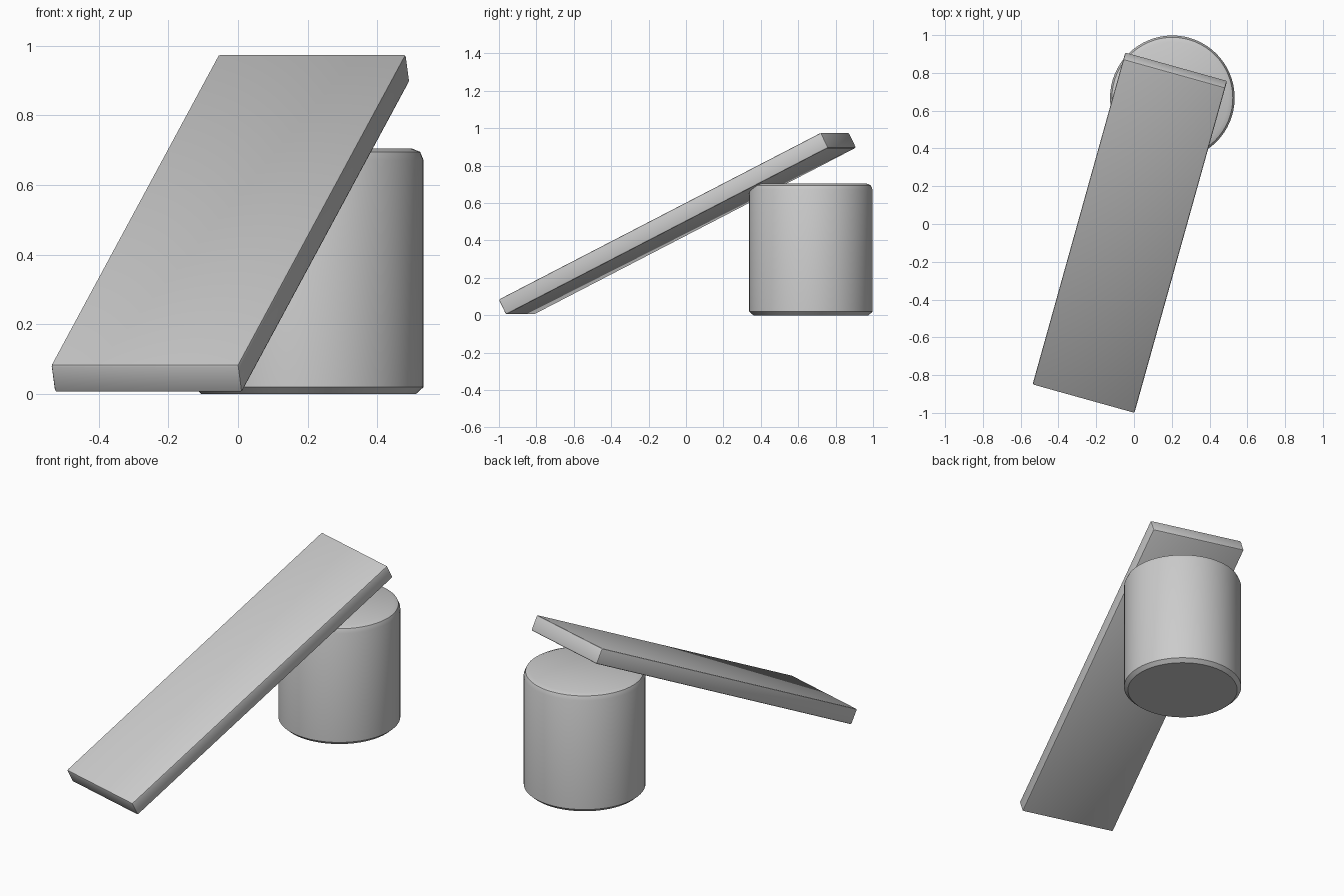
import bpy, bmesh
from math import radians, tau
from mathutils import Matrix, Vector

if "Cube" in bpy.data.objects:
    bpy.data.objects.remove(bpy.data.objects["Cube"])


def add_object(name, bm, location, rotation=(0, 0, 0)):
    bmesh.ops.recalc_face_normals(bm, faces=bm.faces)
    mesh = bpy.data.meshes.new(name)
    bm.to_mesh(mesh)
    bm.free()
    obj = bpy.data.objects.new(name, mesh)
    bpy.context.collection.objects.link(obj)
    obj.location = location
    obj.rotation_euler = rotation
    bpy.ops.object.select_all(action='DESELECT')
    obj.select_set(True)
    bpy.context.view_layer.objects.active = obj
    bpy.ops.object.shade_smooth_by_angle(angle=radians(30))
    return obj


# Drum support: closed, lathed profile with chamfered rims
R, H, SIDES = 0.33, 0.705, 64
profile = [(R - 0.022, 0), (R, 0.02), (R, H - 0.034), (R - 0.01, H - 0.01), (R - 0.034, H)]
bm = bmesh.new()
rings = [[bm.verts.new(Matrix.Rotation(tau * i / SIDES, 3, 'Z') @ Vector((r, 0, z)))
          for i in range(SIDES)] for r, z in profile]
for low, high in zip(rings, rings[1:]):
    for i in range(SIDES):
        j = (i + 1) % SIDES
        bm.faces.new((low[i], low[j], high[j], high[i]))
bm.faces.new(rings[0])
bm.faces.new(rings[-1])
add_object("drum_support", bm, (0.203, 0.668, 0))

# Ramp plank: thin board leaning on the drum, edges slightly softened
bm = bmesh.new()
bmesh.ops.create_cube(bm, size=1)
bmesh.ops.scale(bm, vec=(0.56, 2.0, 0.09), verts=bm.verts)
bmesh.ops.bevel(bm, geom=bm.edges[:], offset=0.008, segments=2, profile=0.5, affect='EDGES')
add_object("ramp_plank", bm, (-0.022, -0.046, 0.49), (radians(26.5), 0, radians(-15.6)))
